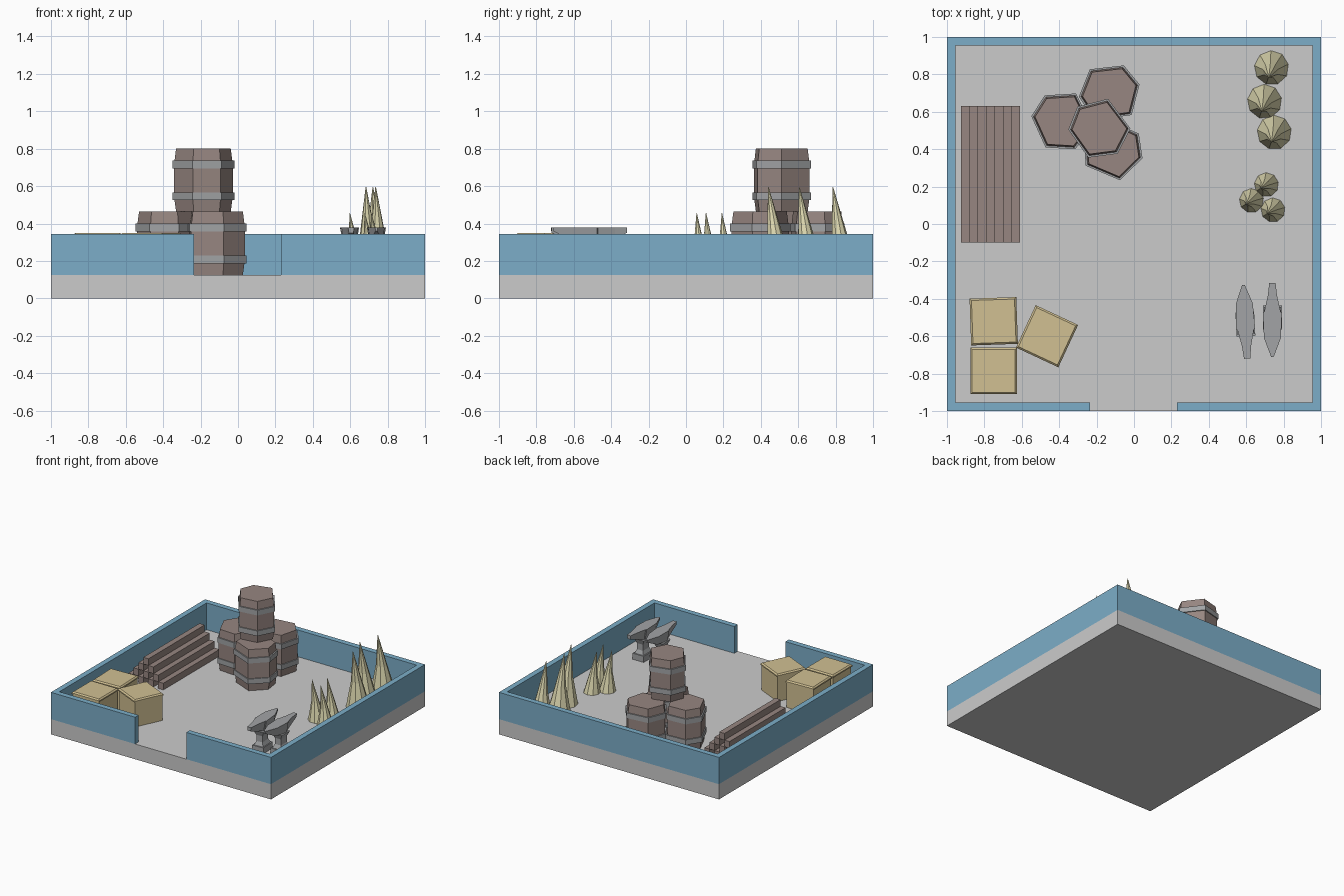
import bpy, bmesh, math
from mathutils import Matrix, Vector

if "Cube" in bpy.data.objects:
    bpy.data.objects.remove(bpy.data.objects["Cube"])


def mat(name, *rgb):
    m = bpy.data.materials.new(name)
    m.diffuse_color = (*rgb, 1)
    m.use_nodes = True
    m.node_tree.nodes["Principled BSDF"].inputs["Base Color"].default_value = m.diffuse_color
    return m


BLUE = mat("blue_wall", 0.2, 0.42, 0.58)
WOOD = mat("dark_wood", 0.31, 0.24, 0.22)
TAN = mat("tan_wood", 0.64, 0.53, 0.29)
STRAW = mat("straw", 0.74, 0.70, 0.44)
IRON = mat("iron", 0.36, 0.37, 0.38)


def finish(name, bm, material=None):
    bmesh.ops.recalc_face_normals(bm, faces=bm.faces)
    me = bpy.data.meshes.new(name)
    bm.to_mesh(me)
    bm.free()
    ob = bpy.data.objects.new(name, me)
    bpy.context.collection.objects.link(ob)
    if material:
        me.materials.append(material)
    return ob


def box(bm, x0, x1, y0, y1, z0, z1):
    m = Matrix.Translation(((x0 + x1) / 2, (y0 + y1) / 2, (z0 + z1) / 2))
    bmesh.ops.create_cube(bm, size=1, matrix=m @ Matrix.Diagonal((x1 - x0, y1 - y0, z1 - z0, 1)))


def loft(bm, rings):
    """Skin a list of equal-length point rings and cap both ends."""
    vs = [[bm.verts.new(p) for p in r] for r in rings]
    n = len(vs[0])
    for a, b in zip(vs, vs[1:]):
        for i in range(n):
            j = (i + 1) % n
            bm.faces.new((a[i], a[j], b[j], b[i]))
    bm.faces.new(vs[0][::-1])
    bm.faces.new(vs[-1])


FLOOR, WALL = 0.125, 0.345

# Floor slab
bm = bmesh.new()
box(bm, -1, 1, -1, 1, 0, FLOOR)
finish("floor", bm)

# Low walls with an opening in front
T = 0.045
for name, b in {"back_wall": (-1, 1, 1 - T, 1),
                "left_wall": (-1, -1 + T, -1 + T, 1 - T),
                "right_wall": (1 - T, 1, -1 + T, 1 - T),
                "front_wall_left": (-1, -0.235, -1, -1 + T),
                "front_wall_right": (0.23, 1, -1, -1 + T)}.items():
    bm = bmesh.new()
    box(bm, *b, FLOOR, WALL)
    finish(name, bm, BLUE)

# Barrels: uneven six-sided tubs with two iron bands
ANGLES = [0, 74, 135, 182, 249, 306]


def barrel(x, y, z, turn):
    def ring(r, h):
        return [(x + r * math.cos(math.radians(a + turn)),
                 y + r * math.sin(math.radians(a + turn)), z + h) for a in ANGLES]
    bm = bmesh.new()
    loft(bm, [ring(0.146, 0), ring(0.157, 0.08), ring(0.157, 0.255), ring(0.146, 0.338)])
    finish("barrel", bm, WOOD)
    for h in (0.062, 0.232):
        bm = bmesh.new()
        loft(bm, [ring(0.166, h), ring(0.166, h + 0.042)])
        finish("barrel_band", bm, IRON)


barrel(-0.385, 0.55, FLOOR, -11)
barrel(-0.13, 0.70, FLOOR, -119)
barrel(-0.115, 0.395, FLOOR, -150)
barrel(-0.185, 0.51, 0.463, 0)

# Pyramid pile of beams
for row in range(4):
    for i in range(4 - row):
        x = -0.9025 + 0.09 * i + 0.045 * row
        z = FLOOR + 0.055 * row
        bm = bmesh.new()
        box(bm, x - 0.0235, x + 0.0235, -0.1, 0.63, z, z + 0.055)
        finish("beam", bm, WOOD)

# Crates with a slightly bevelled lid
for x, y, turn in ((-0.75, -0.52, 2), (-0.75, -0.785, 0), (-0.465, -0.6, -25)):
    bm = bmesh.new()
    loft(bm, [[(sx * s, sy * s, z) for sx, sy in ((-1, -1), (1, -1), (1, 1), (-1, 1))]
              for s, z in ((0.119, 0), (0.119, 0.205), (0.125, 0.205), (0.125, 0.215), (0.115, 0.225))])
    ob = finish("crate", bm, TAN)
    ob.location = (x, y, FLOOR)
    ob.rotation_euler.z = math.radians(turn)


# Leaning straw bundles
def bundle(x, y, r, h, lean_x, lean_y):
    bm = bmesh.new()
    rings = []
    for t, s, lean in ((0, 1, 0), (0.46, 0.46, 0.3), (1, 0.02, 1)):
        rings.append([(x + lean_x * lean + r * s * math.cos(math.tau * (i + 0.3) / 9),
                       y + lean_y * lean + r * s * math.sin(math.tau * (i + 0.3) / 9),
                       FLOOR + h * t) for i in range(9)])
    loft(bm, rings)
    finish("straw_bundle", bm, STRAW)


for x, y in ((0.735, 0.835), (0.698, 0.655), (0.75, 0.49)):
    bundle(x, y, 0.092, 0.47, -0.014, -0.05)
for x, y in ((0.708, 0.21), (0.628, 0.125), (0.743, 0.075)):
    bundle(x, y, 0.065, 0.33, -0.03, -0.018)


# Anvils: foot, waist, and a head tapering to horn and heel
def anvil(x, y, turn):
    bm = bmesh.new()
    box(bm, -0.05, 0.05, -0.075, 0.055, 0, 0.05)
    loft(bm, [[(sx * w, -0.01 + sy * d, z) for sx, sy in ((-1, -1), (1, -1), (1, 1), (-1, 1))]
              for w, d, z in ((0.04, 0.055, 0.05), (0.027, 0.04, 0.08), (0.027, 0.04, 0.13), (0.045, 0.055, 0.17))])
    sections = ((0.2, 0.007, 0.235), (0.1, 0.045, 0.185), (-0.035, 0.051, 0.165),
                (-0.04, 0.044, 0.17), (-0.13, 0.024, 0.20), (-0.195, 0.017, 0.225))
    loft(bm, [[(-w, d, 0.255), (w, d, 0.255), (w * 0.7, d, b), (-w * 0.7, d, b)]
              for d, w, b in sections])
    ob = finish("anvil", bm, IRON)
    ob.location = (x, y, FLOOR)
    ob.rotation_euler.z = math.radians(turn)


anvil(0.595, -0.525, 3)
anvil(0.74, -0.51, 180)
